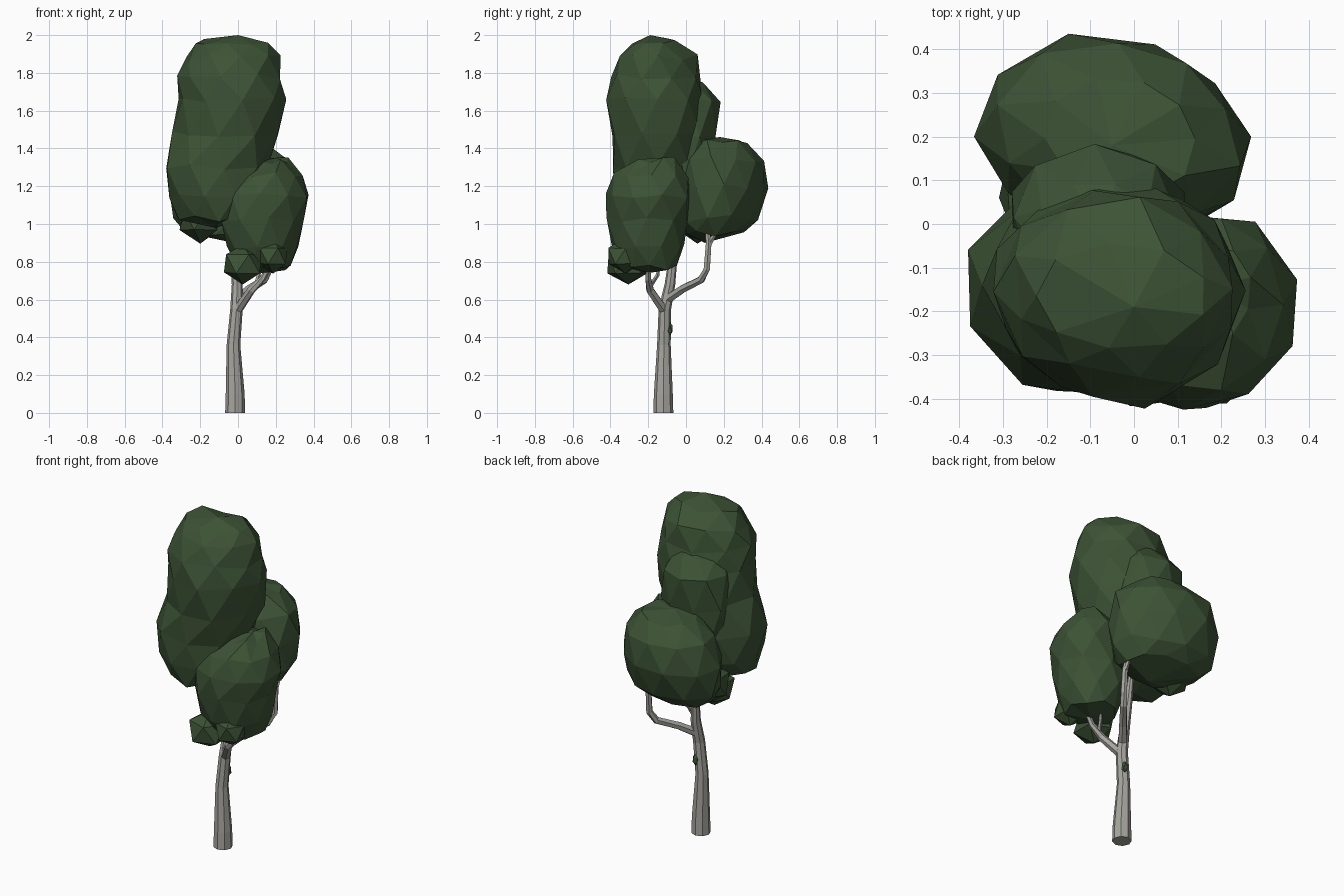
import bpy, bmesh, math, random
from mathutils import Vector

if "Cube" in bpy.data.objects:
    bpy.data.objects.remove(bpy.data.objects["Cube"])

random.seed(11)


def material(name, rgb):
    m = bpy.data.materials.new(name)
    m.diffuse_color = (*rgb, 1)
    m.use_nodes = True
    m.node_tree.nodes["Principled BSDF"].inputs["Base Color"].default_value = m.diffuse_color
    return m


bark = material("pale bark", (0.38, 0.375, 0.345))
leaf = material("dark green leaves", (0.046, 0.086, 0.036))


def finish(bm, name, mat):
    bmesh.ops.recalc_face_normals(bm, faces=bm.faces)
    me = bpy.data.meshes.new(name)
    bm.to_mesh(me)
    bm.free()
    me.materials.append(mat)
    ob = bpy.data.objects.new(name, me)
    bpy.context.collection.objects.link(ob)
    return ob


def tube(name, path, sides):
    """Tapered faceted limb; path holds (x, y, z, radius)."""
    bm = bmesh.new()
    pts = [Vector(p[:3]) for p in path]
    rings = []
    for i, p in enumerate(pts):
        t = (pts[min(i + 1, len(pts) - 1)] - pts[max(i - 1, 0)]).normalized()
        u = (Vector((1, 0, 0)) - t * t.x).normalized()
        v = t.cross(u)
        rings.append([bm.verts.new(p + path[i][3] * (u * math.cos(a) + v * math.sin(a)))
                      for a in (math.tau * k / sides for k in range(sides))])
    for a, b in zip(rings, rings[1:]):
        for k in range(sides):
            j = (k + 1) % sides
            bm.faces.new((a[k], a[j], b[j], b[k]))
    bm.faces.new(rings[0][::-1])
    bm.faces.new(rings[-1])
    return finish(bm, name, bark)


def clump(name, slices, low, high, sides, skew=0.0):
    """Leaf mass lofted from slices (z, x min, x max, y min, y max).
    Positive skew stretches it along the -x +y / +x -y diagonal."""
    bm = bmesh.new()
    rings = []
    for i, (z, x0, x1, y0, y1) in enumerate(slices):
        ring = []
        for k in range(sides):
            a = math.tau * (k + 0.5 * (i % 2)) / sides
            r = random.uniform(0.97, 1.05) - skew * math.sin(2 * a)
            ring.append(bm.verts.new(((x0 + x1) / 2 + (x1 - x0) / 2 * r * math.cos(a),
                                      (y0 + y1) / 2 + (y1 - y0) / 2 * r * math.sin(a),
                                      z + random.uniform(-0.02, 0.02))))
        rings.append(ring)
    for i, (a, b) in enumerate(zip(rings, rings[1:])):
        for k in range(sides):
            j = (k + 1) % sides
            if i % 2 == 0:
                bm.faces.new((a[k], a[j], b[k]))
                bm.faces.new((a[j], b[j], b[k]))
            else:
                bm.faces.new((a[k], b[j], b[k]))
                bm.faces.new((a[k], a[j], b[j]))
    for ring, tip in ((rings[0], low), (rings[-1], high)):
        c = bm.verts.new(tip)
        for k in range(sides):
            bm.faces.new((ring[k], ring[(k + 1) % sides], c))
    return finish(bm, name, leaf)


def tuft(name, centre, size):
    """Small rough lump of leaves."""
    bm = bmesh.new()
    bmesh.ops.create_icosphere(bm, subdivisions=1, radius=1)
    for v in bm.verts:
        r = random.uniform(0.95, 1.1)
        v.co = Vector([centre[i] + v.co[i] * size[i] * r for i in range(3)])
    return finish(bm, name, leaf)


# Trunk and limbs
tube("trunk", [(-0.015, -0.12, 0, 0.053), (-0.015, -0.12, 0.1, 0.05),
               (-0.024, -0.117, 0.36, 0.036), (-0.008, -0.112, 0.55, 0.033),
               (-0.005, -0.085, 0.68, 0.028), (-0.015, -0.065, 0.85, 0.022),
               (-0.04, -0.06, 1.1, 0.014)], 8)
tube("front_branch", [(-0.005, -0.115, 0.54, 0.026), (0.07, -0.19, 0.65, 0.022),
                      (0.13, -0.2, 0.71, 0.017), (0.19, -0.2, 0.82, 0.011)], 6)
tube("front_twig", [(0.09, -0.19, 0.67, 0.012), (0.11, -0.15, 0.73, 0.01),
                    (0.12, -0.14, 0.8, 0.007)], 5)
tube("back_branch", [(-0.005, -0.1, 0.6, 0.026), (0.06, -0.02, 0.655, 0.023),
                     (0.14, 0.08, 0.705, 0.021), (0.165, 0.11, 0.76, 0.019),
                     (0.165, 0.12, 0.9, 0.017), (0.14, 0.11, 1.0, 0.01)], 6)
tube("back_twig", [(0.165, 0.12, 0.89, 0.014), (0.165, 0.155, 0.95, 0.011),
                   (0.16, 0.17, 1.02, 0.007)], 5)

# Tall main crown with a shoulder on its back
clump("main_crown", [
    (1.03, -0.33, 0.06, -0.34, 0.02), (1.14, -0.37, 0.1, -0.385, 0.08),
    (1.3, -0.385, 0.15, -0.395, 0.1), (1.48, -0.335, 0.22, -0.40, 0.12),
    (1.65, -0.315, 0.26, -0.415, 0.11), (1.78, -0.325, 0.24, -0.39, 0.08),
    (1.88, -0.275, 0.215, -0.355, 0.06), (1.965, -0.22, 0.17, -0.29, -0.04)],
    (-0.12, -0.15, 0.98), (0, -0.19, 2.0), 9, 0.02)
clump("crown_shoulder", [
    (1.25, -0.27, 0.1, -0.15, 0.14), (1.45, -0.29, 0.13, -0.15, 0.17),
    (1.65, -0.28, 0.1, -0.15, 0.18), (1.74, -0.22, 0.04, -0.12, 0.1)],
    (-0.08, 0, 1.2), (-0.08, 0.0, 1.78), 8)

# Rear crown with a low lump
clump("rear_crown", [
    (0.95, -0.28, 0.18, 0.0, 0.31), (1.03, -0.34, 0.24, -0.02, 0.38),
    (1.2, -0.36, 0.27, -0.03, 0.43), (1.34, -0.31, 0.24, -0.01, 0.415),
    (1.43, -0.2, 0.14, 0.06, 0.33)], (-0.02, 0.1, 0.9), (-0.05, 0.18, 1.46), 10, 0.07)
tuft("rear_lump", (-0.2, 0.06, 1.02), (0.12, 0.13, 0.115))

# Front right crown with low lumps
clump("front_crown", [
    (0.77, 0.01, 0.28, -0.34, -0.05), (0.88, -0.05, 0.32, -0.39, -0.01),
    (1.02, -0.1, 0.35, -0.42, 0.0), (1.15, -0.08, 0.385, -0.43, 0.02),
    (1.26, 0.0, 0.34, -0.38, 0.01), (1.335, 0.1, 0.27, -0.27, -0.05)],
    (0.14, -0.2, 0.74), (0.2, -0.14, 1.35), 9, -0.04)
tuft("front_lump", (0.025, -0.305, 0.79), (0.115, 0.12, 0.105))
tuft("front_side_lump", (0.185, -0.32, 0.83), (0.09, 0.1, 0.09))

# Tiny sprout on the back of the trunk
tuft("trunk_sprout", (-0.005, -0.085, 0.445), (0.02, 0.016, 0.034))
